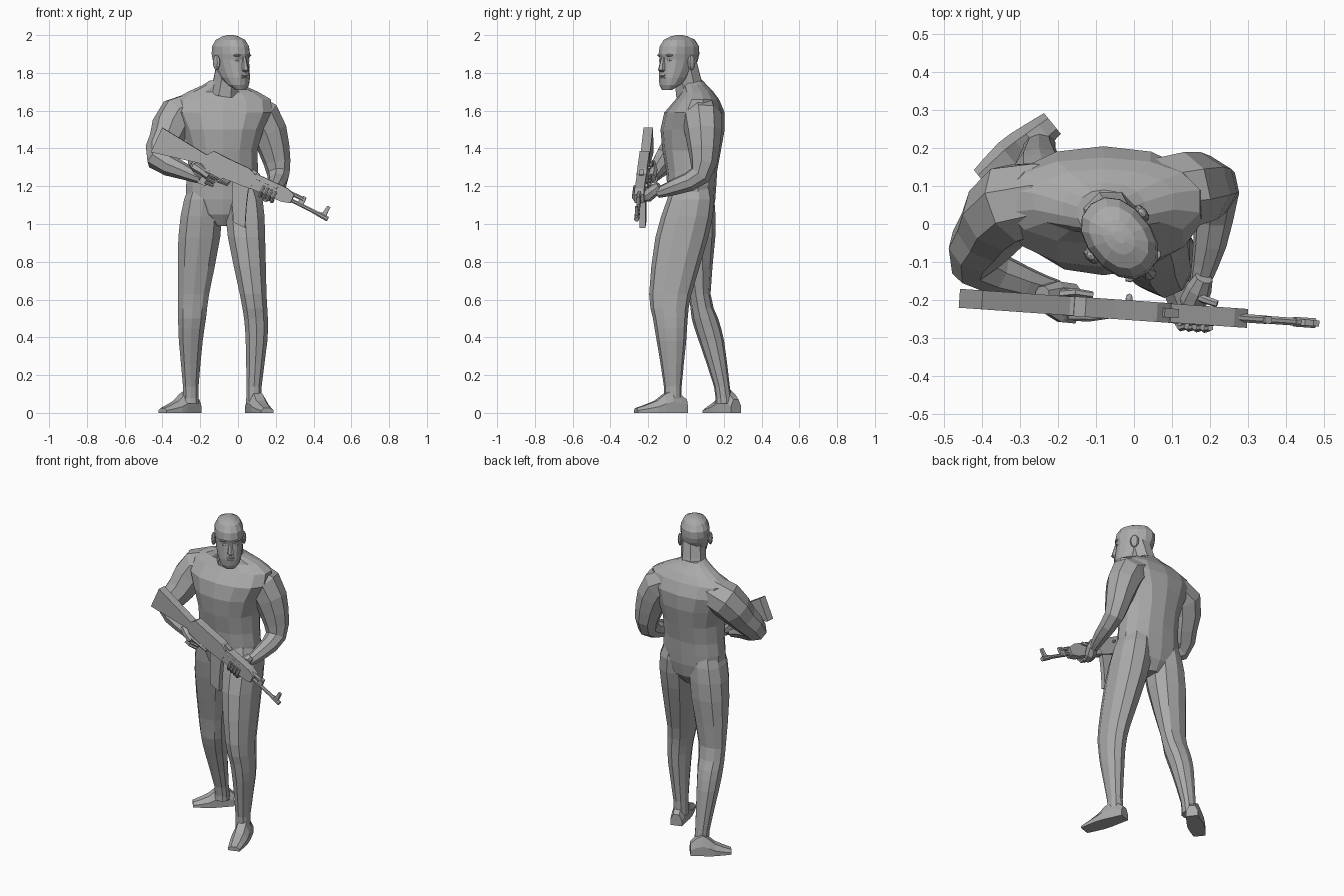
import bpy, bmesh, math
from mathutils import Vector, Matrix

cube = bpy.data.objects.get("Cube")
if cube:
    bpy.data.objects.remove(cube)

grey = bpy.data.materials.new("plain_grey")
grey.use_nodes = True
shade = (0.4, 0.4, 0.4, 1)
grey.diffuse_color = shade
grey.node_tree.nodes["Principled BSDF"].inputs["Base Color"].default_value = shade

world = Matrix.Identity(4)
head_frame = Matrix.Translation((-.04, -.035, 0)) @ Matrix.Rotation(math.radians(40), 4, "Z")
torso_frame = Matrix.Translation((-.08, .03, 0))
# Rifle frame: x runs to the muzzle, z up across the rifle, -y to the front
gun_frame = (Matrix.Translation((-.4, -.2, 1.51))
             @ Matrix.Rotation(math.radians(-4), 4, "Z")
             @ Matrix.Rotation(math.radians(25), 4, "Y"))


def finish(name, bm, frame):
    bmesh.ops.recalc_face_normals(bm, faces=bm.faces)
    bm.transform(frame)
    mesh = bpy.data.meshes.new(name)
    bm.to_mesh(mesh)
    bm.free()
    mesh.materials.append(grey)
    part = bpy.data.objects.new(name, mesh)
    bpy.context.collection.objects.link(part)


def loft(name, rings, frame):
    """Skin a list of equal point rings and cap both ends."""
    bm = bmesh.new()
    loops = [[bm.verts.new(point) for point in ring] for ring in rings]
    count = len(loops[0])
    for lower, upper in zip(loops, loops[1:]):
        for i in range(count):
            j = (i + 1) % count
            bm.faces.new((lower[i], lower[j], upper[j], upper[i]))
    bm.faces.new(loops[0][::-1])
    bm.faces.new(loops[-1])
    finish(name, bm, frame)


def blob(name, centre, size, frame):
    """Small faceted ellipsoid."""
    bm = bmesh.new()
    place = Matrix.Translation(centre) @ Matrix.Diagonal((*size, 1))
    bmesh.ops.create_uvsphere(bm, u_segments=8, v_segments=6, radius=1, matrix=place)
    finish(name, bm, frame)


def refine(keys):
    """Add a smooth in-between station to every span."""
    result = []
    last = len(keys) - 1
    for i in range(last):
        before, after = keys[max(i - 1, 0)], keys[min(i + 2, last)]
        result.append(keys[i])
        result.append(tuple((9 * (b + c) - a - d) / 16 for a, b, c, d
                            in zip(before, keys[i], keys[i + 1], after)))
    return result + [keys[last]]


def oval(sides, width, depth, squareness=.9):
    points = []
    for i in range(sides):
        angle = math.tau * (i + .5) / sides
        c, s = math.cos(angle), math.sin(angle)
        points.append((width * math.copysign(abs(c) ** squareness, c),
                       depth * math.copysign(abs(s) ** squareness, s)))
    return points


def stack(name, levels, sides=10, frame=world):
    """Level ovals: height, half width, half depth, then optional y and x."""
    rings = []
    for level in levels:
        z, width, depth, y, x = (*level, 0, 0)[:5]
        rings.append([(x + p, y + q, z) for p, q in oval(sides, width, depth)])
    loft(name, rings, frame)


def tube(name, path, sides=8, frame=world):
    """Round limb along stations of x, y, z, radius."""
    points = [Vector(station[:3]) for station in path]
    rings, previous, turn = [], Vector((0, 0, 1)), Matrix.Identity(3)
    for i, point in enumerate(points):
        ahead = points[min(i + 1, len(points) - 1)] - points[max(i - 1, 0)]
        ahead.normalize()
        turn = previous.rotation_difference(ahead).to_matrix() @ turn
        previous = ahead
        radius = path[i][3]
        rings.append([point + turn @ Vector((p, q, 0))
                      for p, q in oval(sides, radius, radius, 1)])
    loft(name, rings, frame)


def finger(name, points, radius=.012):
    path = [(*point, radius * (1 - i / 10)) for i, point in enumerate(points)]
    tube(name, path, 6, gun_frame)


def slab(name, stations, half, upright=False):
    """Rifle part of even thickness: position along, then its two edges."""
    rings = []
    for along, first, second in stations:
        corners = [(first, -half), (first, half), (second, half), (second, -half)]
        rings.append([(edge, y, along) if upright else (along, y, edge)
                      for edge, y in corners])
    loft(name, rings, gun_frame)


def foot(name, heel, toe):
    heel, toe = Vector((*heel, 0)), Vector((*toe, 0))
    across = (toe - heel).normalized().cross(Vector((0, 0, 1)))
    rings = []
    for t, half, high in refine([(0, .035, .07), (.3, .045, .12), (.6, .05, .065),
                                 (1, .035, .025)]):
        section = [(-half, 0), (half, 0), (half, high / 2),
                   (half / 2, high), (-half / 2, high), (-half, high / 2)]
        rings.append([heel.lerp(toe, t) + across * side + Vector((0, 0, z))
                      for side, z in section])
    loft(name, rings, world)


# Torso and neck
stack("torso", [
    (.99, .05, .07), (1.05, .14, .11), (1.13, .2, .125), (1.2, .2, .13),
    (1.28, .19, .135), (1.39, .187, .155), (1.5, .22, .17, .005),
    (1.59, .265, .16, .015), (1.66, .26, .115, .03), (1.7, .19, .085, .03),
    (1.735, .11, .07, .01), (1.76, .07, .06)], 14, torso_frame)
tube("neck", [(-.07, .025, 1.69, .085), (-.06, .01, 1.76, .075), (-.045, -.01, 1.86, .07)])

# Legs and feet
stack("right_leg", refine([
    (1.28, .07, .08, .03, -.16), (1.13, .105, .115, .035, -.185), (.93, .116, .105, .05, -.205),
    (.63, .086, .058, .072, -.235), (.5, .077, .07, .1, -.243),
    (.38, .066, .067, .135, -.25), (.14, .043, .042, .19, -.25), (.05, .045, .045, .2, -.25)]))
stack("left_leg", refine([
    (1.28, .07, .08, .03, 0), (1.13, .105, .125, .025, .03), (.93, .103, .14, -.022, .045),
    (.63, .074, .112, -.083, .08), (.5, .066, .092, -.083, .095),
    (.38, .06, .078, -.077, .098), (.14, .042, .047, -.07, .085), (.05, .045, .05, -.07, .085)]))
foot("right_foot", (-.215, .265), (-.4, .115))
foot("left_foot", (.07, 0), (.155, -.265))

# Arms
tube("right_arm", refine([
    (-.18, .07, 1.61, .09), (-.32, .055, 1.57, .11), (-.385, -.025, 1.44, .088),
    (-.418, -.1, 1.345, .07), (-.29, -.155, 1.28, .045), (-.2, -.175, 1.24, .027)]))
tube("left_arm", refine([
    (0, .07, 1.61, .09), (.125, .085, 1.56, .107), (.19, .095, 1.4, .085),
    (.215, .075, 1.26, .06), (.2, -.05, 1.2, .045), (.175, -.15, 1.165, .028)]))

# Head, facing forward in its own frame
stack("head", [
    (1.71, .03, .022, -.085), (1.735, .056, .05, -.067), (1.775, .07, .08, -.042),
    (1.82, .077, .1, -.018), (1.87, .082, .11, -.003), (1.9, .084, .118, -.003),
    (1.94, .082, .114), (1.975, .065, .09), (1.993, .036, .05), (2, .01, .02)],
    14, head_frame)
stack("nose", [(1.805, .012, .012, -.114), (1.815, .02, .02, -.123),
               (1.885, .009, .01, -.112)], 6, head_frame)
for z in (1.775, 1.787):
    blob("lip", (0, -.112, z), (.026, .014, .007), head_frame)
for side in (-1, 1):
    blob("brow", (side * .033, -.1, 1.893), (.028, .015, .008), head_frame)
    blob("eye", (side * .033, -.098, 1.866), (.016, .01, .009), head_frame)
    blob("ear", (side * .088, .01, 1.855), (.014, .026, .04), head_frame)

# Rifle body
slab("stock", [(0, 0, -.143), (.27, -.03, -.085), (.3, -.02, -.095)], .025)
slab("receiver", [(.28, -.025, -.09), (.3, .003, -.1), (.39, 0, -.108),
                  (.51, 0, -.1), (.56, -.02, -.096)], .026)
slab("handguard", [(.555, -.01, -.094), (.74, -.01, -.088), (.785, -.025, -.075)], .025)
slab("magazine", refine([(-.095, .456, .55), (-.18, .495, .577), (-.295, .552, .622)]),
     .016, True)
slab("pistol_grip", [(-.09, .315, .365), (-.185, .29, .335)], .016, True)
tube("trigger_guard", [(.36, 0, -.1, .006), (.385, 0, -.135, .006),
                       (.44, 0, -.13, .006), (.445, 0, -.1, .006)], 6, gun_frame)
slab("rear_sight", [(.53, .004, -.02), (.575, -.005, -.02)], .012)
blob("charging_handle", (.44, .03, -.03), (.01, .014, .008), gun_frame)

# Rifle barrel and sights
tube("barrel", [(.74, 0, -.058, .011), (.94, 0, -.064, .011)], 8, gun_frame)
tube("muzzle", [(.94, 0, -.064, .014), (1, 0, -.068, .014)], 8, gun_frame)
tube("gas_tube", [(.74, 0, -.026, .012), (.84, 0, -.028, .012)], 8, gun_frame)
slab("gas_block", [(-.07, .81, .85), (-.012, .83, .85)], .009, True)
slab("front_sight", [(-.07, .935, .985), (-.045, .962, .985), (-.005, .968, .985)], .008, True)
for k in range(3):
    start = .58 + k * .05
    blob("handguard_vent", (start, -.024, -.032), (.015, .003, .006), gun_frame)

# Right hand around the grip
tube("right_palm", [(.22, .025, -.1, .024), (.27, .03, -.125, .034),
                    (.33, .03, -.14, .03)], 8, gun_frame)
for k in range(3):
    drop = -.125 - k * .02
    finger("right_finger", [(.3, .03, drop), (.36, .024, drop),
                            (.37, -.01, drop), (.33, -.028, drop)])
finger("right_index", [(.3, -.028, -.11), (.37, -.026, -.113), (.44, -.014, -.122)])
finger("right_thumb", [(.27, .03, -.1), (.3, .037, -.065), (.345, .033, -.055)])
finger("right_thumb_base", [(.24, 0, -.115), (.29, -.026, -.12), (.33, -.028, -.13)], .024)

# Left hand under the handguard
tube("left_palm", [(.655, .1, -.035, .024), (.655, .07, -.06, .034),
                   (.655, .035, -.09, .036), (.655, -.01, -.108, .02)], 8, gun_frame)
for k in range(4):
    along = .622 + k * .023
    finger("left_finger", [(along, .01, -.105), (along, -.022, -.108),
                           (along, -.037, -.085), (along, -.032, -.05)])
finger("left_thumb", [(.635, .06, -.07), (.66, .042, -.035), (.69, .033, -.015)])
